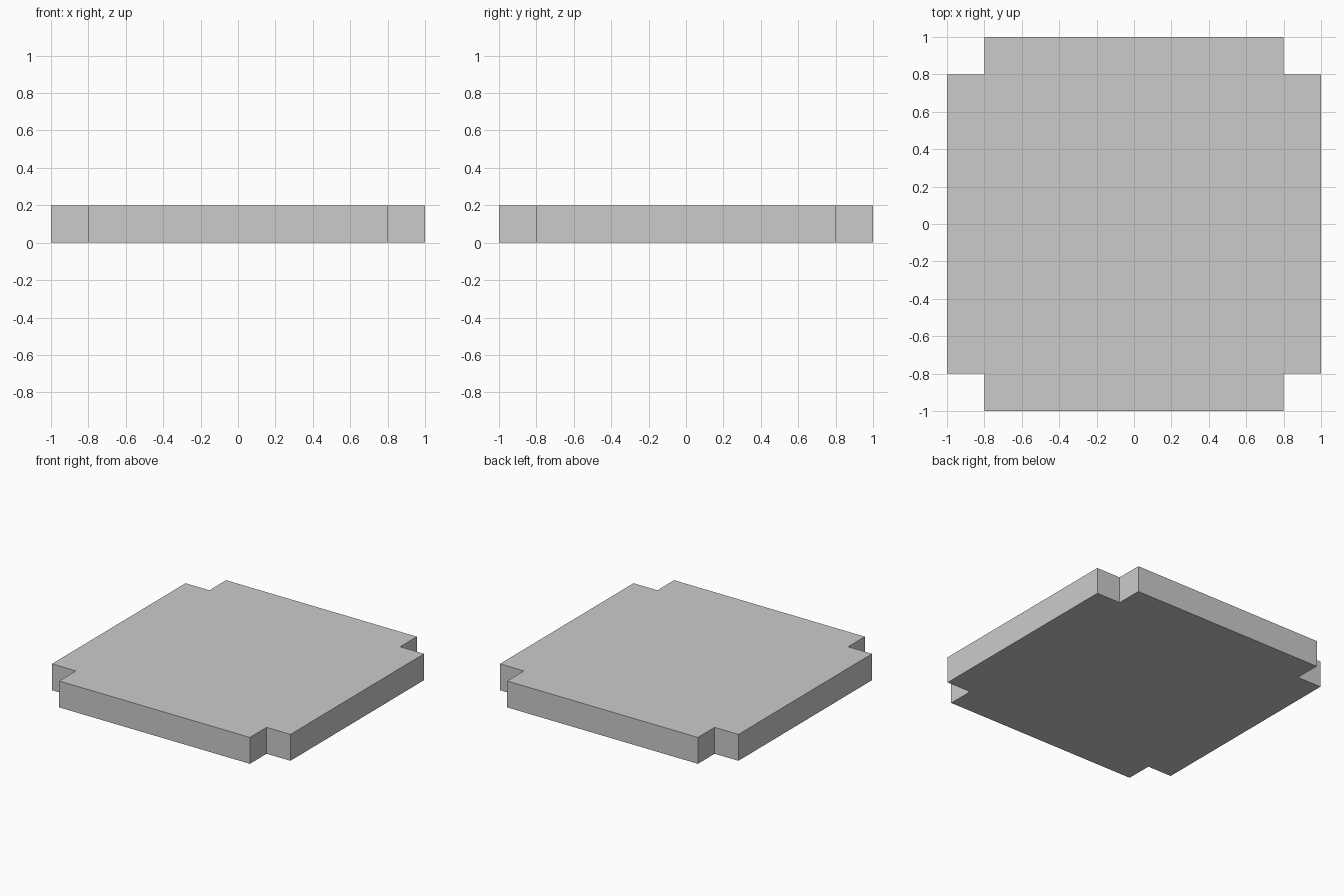
import bpy
import bmesh

if "Cube" in bpy.data.objects:
    bpy.data.objects.remove(bpy.data.objects["Cube"])

OUTER, INNER, HEIGHT = 1.0, 0.8, 0.2

# Outline of the plate: one notched corner, turned four times
corner = [(OUTER, INNER), (INNER, INNER), (INNER, OUTER)]
outline = []
for _ in range(4):
    outline += corner
    corner = [(-y, x) for x, y in corner]

# Notched plate: fill the outline and extrude it upwards
bm = bmesh.new()
base = bm.faces.new([bm.verts.new((x, y, 0)) for x, y in outline])
top = bmesh.ops.extrude_face_region(bm, geom=[base], use_keep_orig=True)
top_verts = [v for v in top["geom"] if isinstance(v, bmesh.types.BMVert)]
bmesh.ops.translate(bm, verts=top_verts, vec=(0, 0, HEIGHT))
bmesh.ops.recalc_face_normals(bm, faces=bm.faces)

mesh = bpy.data.meshes.new("notched_plate")
bm.to_mesh(mesh)
bm.free()
plate = bpy.data.objects.new("notched_plate", mesh)
bpy.context.collection.objects.link(plate)
